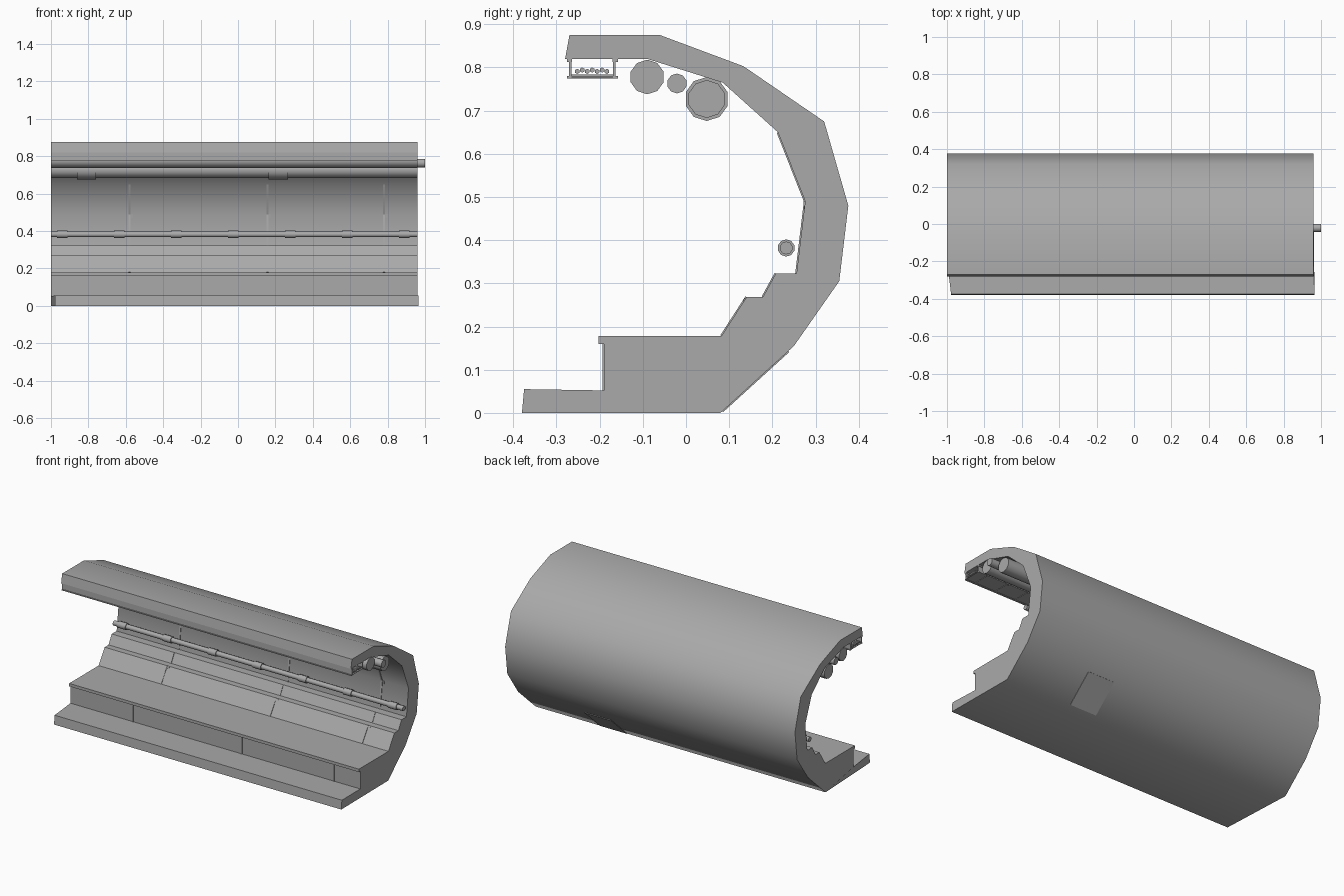
import bpy, bmesh, math
from mathutils import Vector

cube = bpy.data.objects.get("Cube")
if cube:
    bpy.data.objects.remove(cube, do_unlink=True)

grey = bpy.data.materials.new("plain grey")
grey.use_nodes = True
COLOUR = (0.4, 0.4, 0.4, 1)
grey.diffuse_color = COLOUR
grey.node_tree.nodes["Principled BSDF"].inputs["Base Color"].default_value = COLOUR

LEFT, RIGHT = -1.0, 0.96


def finish(name, bm, smooth=None):
    bmesh.ops.recalc_face_normals(bm, faces=bm.faces)
    mesh = bpy.data.meshes.new(name)
    bm.to_mesh(mesh)
    bm.free()
    mesh.materials.append(grey)
    obj = bpy.data.objects.new(name, mesh)
    bpy.context.collection.objects.link(obj)
    if smooth:
        bpy.ops.object.select_all(action="DESELECT")
        obj.select_set(True)
        bpy.context.view_layer.objects.active = obj
        bpy.ops.object.shade_smooth_by_angle(angle=math.radians(smooth))
    return obj


def add_prism(bm, profile, x0, x1):
    """Extrude a (y, z) outline along x."""
    face = bm.faces.new([bm.verts.new((x0, y, z)) for y, z in profile])
    out = bmesh.ops.extrude_face_region(bm, geom=[face])
    moved = [v for v in out["geom"] if isinstance(v, bmesh.types.BMVert)]
    bmesh.ops.translate(bm, verts=moved, vec=(x1 - x0, 0, 0))


def add_box(bm, x0, x1, y0, y1, z0, z1):
    add_prism(bm, [(y0, z0), (y1, z0), (y1, z1), (y0, z1)], x0, x1)


def add_strip(bm, p, q, x0, x1, thick):
    """Thin plate lying on the wall between two outline points."""
    p, q = Vector(p), Vector(q)
    d = (q - p).normalized() * thick
    n = Vector((-d.y, d.x))
    add_prism(bm, [p, q, q + n, p + n], x0, x1)


def add_rod(bm, y, z, r, x0, x1, sides=10):
    ring = [(y + r * math.cos(math.tau * (i + 0.5) / sides),
             z + r * math.sin(math.tau * (i + 0.5) / sides)) for i in range(sides)]
    add_prism(bm, ring, x0, x1)


# Tunnel shell: outer curve, then the floor, bench, steps and inner wall
outer = [(-0.27, 0.875), (-0.06, 0.875), (0.133, 0.803), (0.32, 0.675),
         (0.376, 0.48), (0.355, 0.305), (0.25, 0.155), (0.08, 0), (-0.38, 0)]
inner = [(-0.375, 0.055), (-0.19, 0.052), (-0.19, 0.16), (-0.203, 0.16),
         (-0.203, 0.178), (0.082, 0.178), (0.14, 0.268), (0.178, 0.268),
         (0.208, 0.323), (0.256, 0.323), (0.276, 0.49), (0.213, 0.65),
         (0.085, 0.765), (-0.09, 0.82), (-0.28, 0.82)]
bm = bmesh.new()
add_prism(bm, outer + inner, LEFT, RIGHT)
for v in bm.verts:
    if v.co.y < -0.3 and v.co.z < 0.1:
        v.co.x += 0.022 if v.co.x < 0 else 0.005
finish("tunnel_shell", bm, 45)

# Panel on the lower outer slope
bm = bmesh.new()
add_strip(bm, (0.084, 0.004), (0.237, 0.143), 0.34, 0.52, -0.003)
finish("outer_panel", bm)

# Seam strips on every riser and on the inner wall
bm = bmesh.new()
for x in (-0.58, 0.157, 0.78):
    for i in (1, 5, 7, 9, 10):
        add_strip(bm, inner[i], inner[i + 1], x - 0.005, x + 0.005, 0.003)
    add_strip(bm, (0.139, 0.265), (0.134, 0.257), x, x + 0.02, -0.003)
    add_strip(bm, (0.278, 0.46), (0.276, 0.49), x + 0.008, x + 0.018, 0.004)
finish("wall_seams", bm)

# Pipes under the roof
bm = bmesh.new()
add_rod(bm, -0.09, 0.778, 0.04, LEFT, RIGHT)
finish("front_pipe", bm, 40)
bm = bmesh.new()
add_rod(bm, -0.021, 0.763, 0.023, LEFT, 1.0)
finish("thin_pipe", bm, 40)
bm = bmesh.new()
add_rod(bm, 0.048, 0.727, 0.044, LEFT, RIGHT)
finish("large_pipe", bm, 40)
bm = bmesh.new()
for x in (-0.81, 0.215):
    add_rod(bm, 0.048, 0.727, 0.051, x - 0.052, x + 0.052)
finish("large_pipe_couplings", bm, 40)

# Handrail pipe along the wall, with sleeves
bm = bmesh.new()
add_rod(bm, 0.232, 0.382, 0.015, LEFT, RIGHT)
finish("wall_pipe", bm, 40)
bm = bmesh.new()
for i in range(7):
    x = -0.94 + i * 0.305
    add_rod(bm, 0.232, 0.382, 0.02, x - 0.028, x + 0.028)
finish("wall_pipe_sleeves", bm, 40)

# Cable tray: side rails, bottom plate, rungs, hangers and cables
bm = bmesh.new()
for y, s in ((-0.268, -1), (-0.166, 1)):
    add_box(bm, LEFT, RIGHT, y - 0.003, y + 0.003, 0.778, 0.82)
    add_box(bm, LEFT, RIGHT, y + s * 0.002 - 0.006, y + s * 0.002 + 0.006, 0.813, 0.82)
    add_box(bm, LEFT, RIGHT, y + s * 0.002 - 0.006, y + s * 0.002 + 0.006, 0.775, 0.78)
add_box(bm, LEFT, RIGHT, -0.268, -0.166, 0.777, 0.780)
for i in range(14):
    x = LEFT + 0.06 + i * 0.141
    add_box(bm, x - 0.006, x + 0.006, -0.268, -0.166, 0.774, 0.784)
for x in (-0.58, 0.157, 0.78):
    add_box(bm, x - 0.008, x + 0.008, -0.276, -0.27, 0.815, 0.826)
finish("cable_tray", bm)
bm = bmesh.new()
for i in range(7):
    add_rod(bm, -0.252 + i * 0.0115, 0.791 + 0.003 * (i % 2), 0.006, LEFT, RIGHT, 6)
finish("tray_cables", bm, 40)
